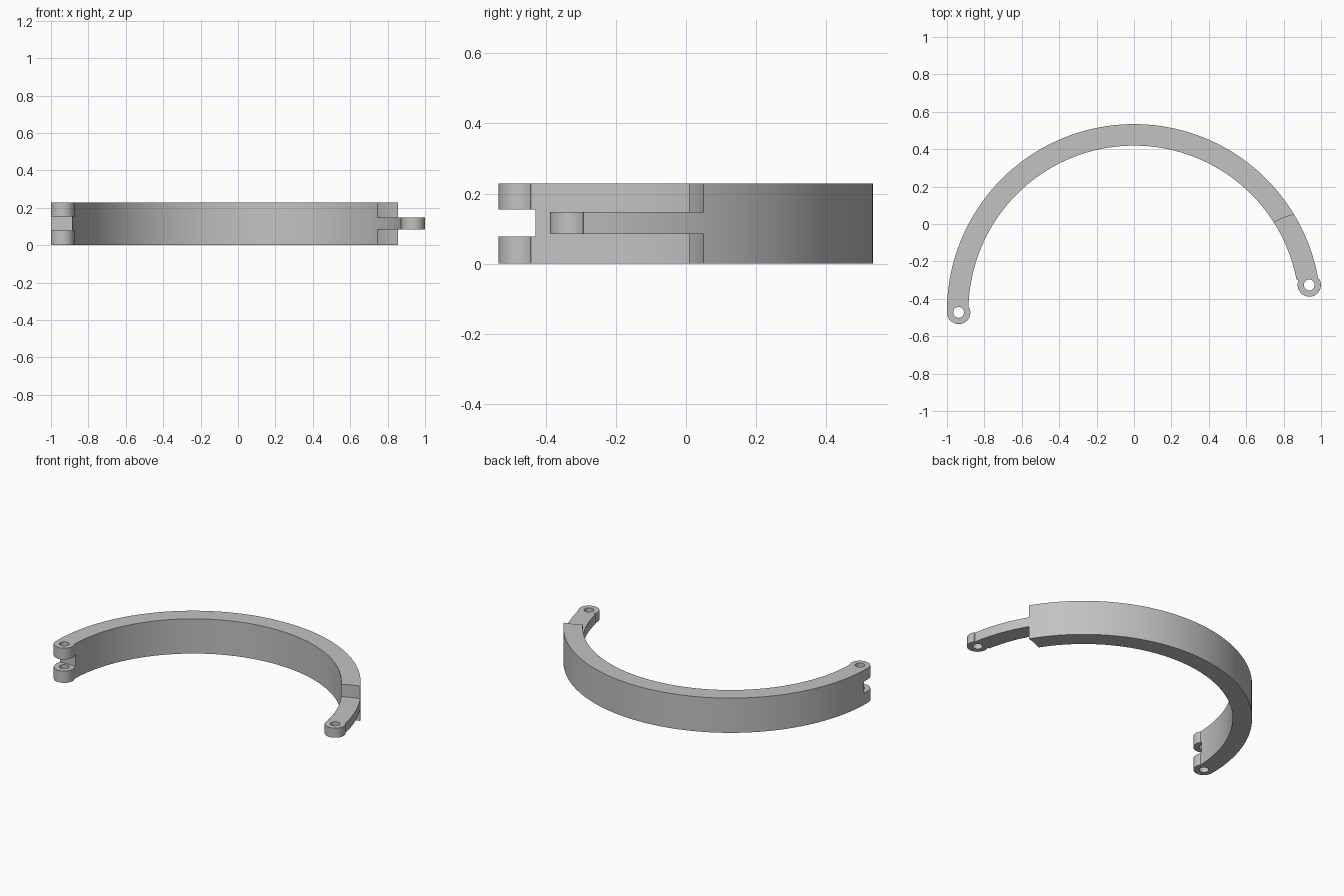
import bpy, bmesh, math
from mathutils import Vector

cube = bpy.data.objects.get("Cube")
if cube:
    bpy.data.objects.remove(cube, do_unlink=True)

HEIGHT = 0.229
CENTRE = (0, -0.466)            # centre of the half ring
OUTER, INNER = 1.0, 0.885
EYE = 0.0625                    # radius of the rounded ends
HOLE = 0.029
LEFT_PIN = (0.9372, -0.326)
RIGHT_PIN = (-0.9375, -0.4725)

grey = bpy.data.materials.new("light_grey")
grey.use_nodes = True
colour = (0.54, 0.54, 0.54, 1)
grey.diffuse_color = colour
grey.node_tree.nodes["Principled BSDF"].inputs["Base Color"].default_value = colour


def arc(centre, radius, start, end, steps):
    """Points on a circle from start to end, in degrees."""
    angles = [math.radians(start + (end - start) * i / steps) for i in range(steps + 1)]
    return [(centre[0] + radius * math.cos(a), centre[1] + radius * math.sin(a)) for a in angles]


def extrude(name, outline, low, high):
    """Solid with a flat outline between two heights."""
    bm = bmesh.new()
    face = bm.faces.new([bm.verts.new((x, y, low)) for x, y in outline])
    top = bmesh.ops.extrude_face_region(bm, geom=[face])["geom"]
    bmesh.ops.translate(bm, vec=Vector((0, 0, high - low)),
                        verts=[v for v in top if isinstance(v, bmesh.types.BMVert)])
    bmesh.ops.recalc_face_normals(bm, faces=bm.faces)
    mesh = bpy.data.meshes.new(name)
    bm.to_mesh(mesh)
    bm.free()
    mesh.materials.append(grey)
    obj = bpy.data.objects.new(name, mesh)
    bpy.context.collection.objects.link(obj)
    return obj


def disc(centre, radius, steps):
    return arc(centre, radius, 0, 360, steps)[:-1]


# Half ring with a rounded eye at each end
outline = arc(CENTRE, OUTER, 10, 180, 120)
outline += arc(RIGHT_PIN, EYE, 184, 385, 28)
outline += arc(CENTRE, INNER, 178.5, 11, 120)
outline += arc(LEFT_PIN, EYE, 155, 390, 32)
ring = extrude("hinged_half_ring", outline, 0, HEIGHT)

# Cutters: pin holes, curved clearances round the tongue, clevis slot
slot = [(-1.2, -0.7), (-0.7, -0.7), (-0.7, -0.43), (-1.2, -0.43)]
cutters = [
    extrude("left_pin_hole", disc(LEFT_PIN, HOLE, 32), -0.1, 0.4),
    extrude("right_pin_hole", disc(RIGHT_PIN, HOLE, 32), -0.1, 0.4),
    extrude("tongue_clearance_below", disc(LEFT_PIN, 0.385, 96), -0.1, 0.084),
    extrude("tongue_clearance_above", disc(LEFT_PIN, 0.385, 96), 0.147, 0.4),
    extrude("clevis_slot", slot, 0.078, 0.154),
]
for cutter in cutters:
    cutter.hide_render = True
    cut = ring.modifiers.new(cutter.name, "BOOLEAN")
    cut.operation = "DIFFERENCE"
    cut.solver = "EXACT"
    cut.object = cutter

# Bake the cuts and discard the cutters
graph = bpy.context.evaluated_depsgraph_get()
graph.update()
baked = bpy.data.meshes.new_from_object(ring.evaluated_get(graph))
ring.modifiers.clear()
ring.data = baked
for cutter in cutters:
    bpy.data.objects.remove(cutter, do_unlink=True)

# Smooth curved walls, crisp edges
bpy.ops.object.select_all(action="DESELECT")
ring.select_set(True)
bpy.context.view_layer.objects.active = ring
bpy.ops.object.shade_smooth_by_angle(angle=math.radians(25))
